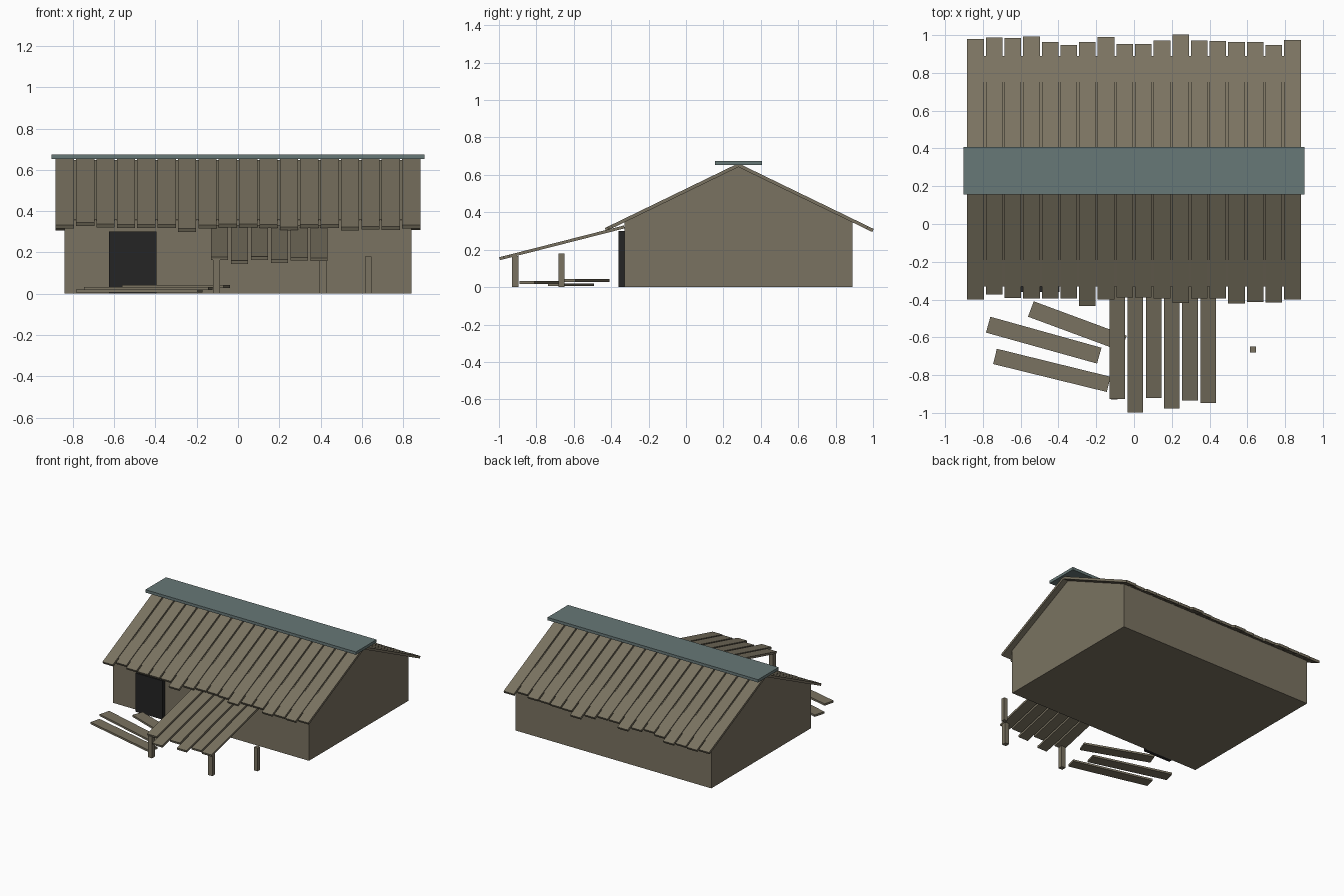
import bpy
import bmesh
from mathutils import Matrix, Vector

if "Cube" in bpy.data.objects:
    bpy.data.objects.remove(bpy.data.objects["Cube"], do_unlink=True)


def material(name, rgb):
    m = bpy.data.materials.new(name)
    m.use_nodes = True
    m.diffuse_color = (*rgb, 1)
    m.node_tree.nodes["Principled BSDF"].inputs["Base Color"].default_value = (*rgb, 1)
    return m


wood = material("weathered wood", (0.195, 0.171, 0.119))
slate = material("ridge slate", (0.136, 0.188, 0.184))
dark = material("dark doorway", (0.018, 0.018, 0.018))


def finish(name, bm, mat):
    bmesh.ops.recalc_face_normals(bm, faces=bm.faces)
    mesh = bpy.data.meshes.new(name)
    bm.to_mesh(mesh)
    bm.free()
    mesh.materials.append(mat)
    obj = bpy.data.objects.new(name, mesh)
    bpy.context.collection.objects.link(obj)
    return obj


def box(name, low, high, mat=wood):
    low, high = Vector(low), Vector(high)
    bm = bmesh.new()
    scale = Matrix.Diagonal((*(high - low), 1))
    bmesh.ops.create_cube(bm, size=1, matrix=Matrix.Translation((low + high) / 2) @ scale)
    return finish(name, bm, mat)


def plank(name, start, end, width, thick):
    """Board running from start to end, its wide face turned upward."""
    start, end = Vector(start), Vector(end)
    along = (end - start).normalized()
    side = Vector((0, 0, 1)).cross(along).normalized()
    turn = Matrix((along, side, along.cross(side))).transposed().to_4x4()
    bm = bmesh.new()
    scale = Matrix.Diagonal(((end - start).length, width, thick, 1))
    bmesh.ops.create_cube(bm, size=1, matrix=Matrix.Translation((start + end) / 2) @ turn @ scale)
    return finish(name, bm, wood)


# Walls and gable
HALF, FRONT, BACK, EAVE, MID = 0.84, -0.33, 0.89, 0.36, 0.28
box("walls", (-HALF, FRONT, 0), (HALF, BACK, EAVE))
bm = bmesh.new()
tri = [bm.verts.new((-HALF, y, z)) for y, z in ((FRONT, EAVE), (BACK, EAVE), (MID, 0.648))]
face = bm.faces.new(tri)
ext = bmesh.ops.extrude_face_region(bm, geom=[face], use_keep_orig=True)
bmesh.ops.translate(bm, vec=(2 * HALF, 0, 0),
                    verts=[v for v in ext["geom"] if isinstance(v, bmesh.types.BMVert)])
finish("gable", bm, wood)

# Door
box("door", (-0.625, -0.36, 0), (-0.395, FRONT, 0.3), dark)

# Roof boards with uneven ends on both slopes
RIDGE, SLOPE = 0.652, 0.485
front_ends = (0.395, 0.37, 0.387, 0.39, 0.39, 0.39, 0.43, 0.395, 0.385,
              0.385, 0.39, 0.415, 0.39, 0.39, 0.417, 0.408, 0.412, 0.397)
back_ends = (0.975, 0.984, 0.98, 0.99, 0.96, 0.945, 0.96, 0.986, 0.95,
             0.95, 0.968, 1.0, 0.967, 0.965, 0.96, 0.96, 0.944, 0.97)
for i, (f, b) in enumerate(zip(front_ends, back_ends)):
    x = -0.839 + i * 0.0987
    for side, y in (("front", -f), ("back", b)):
        tip = (x, y, RIDGE - SLOPE * abs(y - MID))
        plank(f"{side}_roof_board_{i + 1}", (x, MID, RIDGE), tip, 0.088, 0.018)

# Ridge cap
box("ridge_cap", (-0.903, 0.155, 0.653), (0.903, 0.407, 0.675), slate)

# Porch awning and its posts
for i, y in enumerate((-0.925, -0.997, -0.92, -0.975, -0.933, -0.945)):
    x = -0.089 + i * 0.0964
    plank(f"awning_board_{i + 1}", (x, -0.33, 0.322), (x, y, 0.322 + 0.255 * (y + 0.33)),
          0.083, 0.016)
for name, x, y, r, top in (("right_awning_post", -0.104, -0.912, 0.0175, 0.167),
                           ("left_awning_post", 0.413, -0.912, 0.0175, 0.167),
                           ("lone_post", 0.63, -0.665, 0.0155, 0.18)):
    box(name, (x - r, y - r, 0), (x + r, y + r, top))

# Loose boards on the ground
plank("loose_board_middle", (-0.772, -0.533, 0.013), (-0.184, -0.697, 0.013), 0.087, 0.015)
plank("loose_board_front", (-0.736, -0.701, 0.025), (-0.134, -0.849, 0.025), 0.083, 0.015)
plank("loose_board_back", (-0.546, -0.45, 0.035), (-0.054, -0.632, 0.035), 0.087, 0.015)
